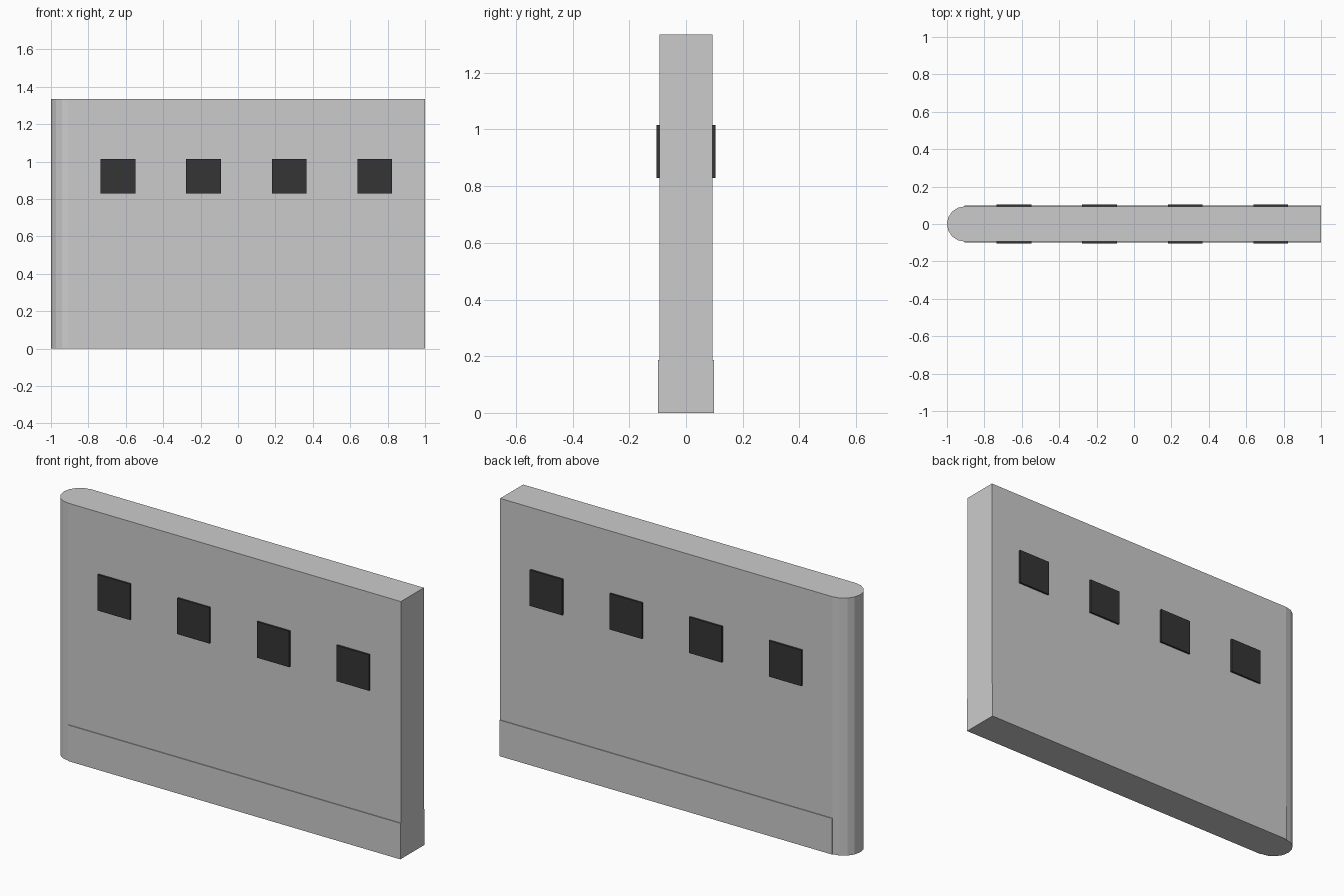
import bpy, bmesh, math

if "Cube" in bpy.data.objects:
    bpy.data.objects.remove(bpy.data.objects["Cube"])

R, H = 0.094, 1.335      # half thickness and height of the wall
CX = -1 + R              # centre of the rounded end


def make_object(name, bm, mat=None):
    bmesh.ops.recalc_face_normals(bm, faces=bm.faces)
    mesh = bpy.data.meshes.new(name)
    bm.to_mesh(mesh)
    bm.free()
    ob = bpy.data.objects.new(name, mesh)
    bpy.context.collection.objects.link(ob)
    if mat:
        mesh.materials.append(mat)
    return ob


def box(name, lo, hi, mat=None):
    bm = bmesh.new()
    bmesh.ops.create_cube(bm, size=1)
    for v in bm.verts:
        for i in range(3):
            v.co[i] = lo[i] if v.co[i] < 0 else hi[i]
    return make_object(name, bm, mat)


# Wall slab with one faceted half-round end
bm = bmesh.new()
outline = [(1, -R), (1, R)]
for k in range(9):
    a = math.pi / 2 + math.pi * k / 8
    outline.append((CX + R * math.cos(a), R * math.sin(a)))
face = bm.faces.new([bm.verts.new((x, y, 0)) for x, y in outline])
top = bmesh.ops.extrude_face_region(bm, geom=[face])["geom"]
bmesh.ops.translate(bm, vec=(0, 0, H),
                    verts=[g for g in top if isinstance(g, bmesh.types.BMVert)])
make_object("wall", bm)

dark = bpy.data.materials.new("dark_panel")
dark.diffuse_color = (0.035, 0.035, 0.037, 1)
dark.use_nodes = True
dark.node_tree.nodes["Principled BSDF"].inputs["Base Color"].default_value = dark.diffuse_color

for side, s in (("front", -1), ("back", 1)):
    # Thin skirting strip along the foot
    y0, y1 = sorted((s * R, s * 0.098))
    box(side + "_skirting", (CX, y0, 0), (1, y1, 0.187))
    # Four dark square panels
    y0, y1 = sorted((s * 0.09, s * 0.104))
    for i in range(4):
        x = -0.641 + 0.4573 * i
        box(f"{side}_panel_{i + 1}", (x - 0.093, y0, 0.829),
            (x + 0.093, y1, 1.015), dark)
